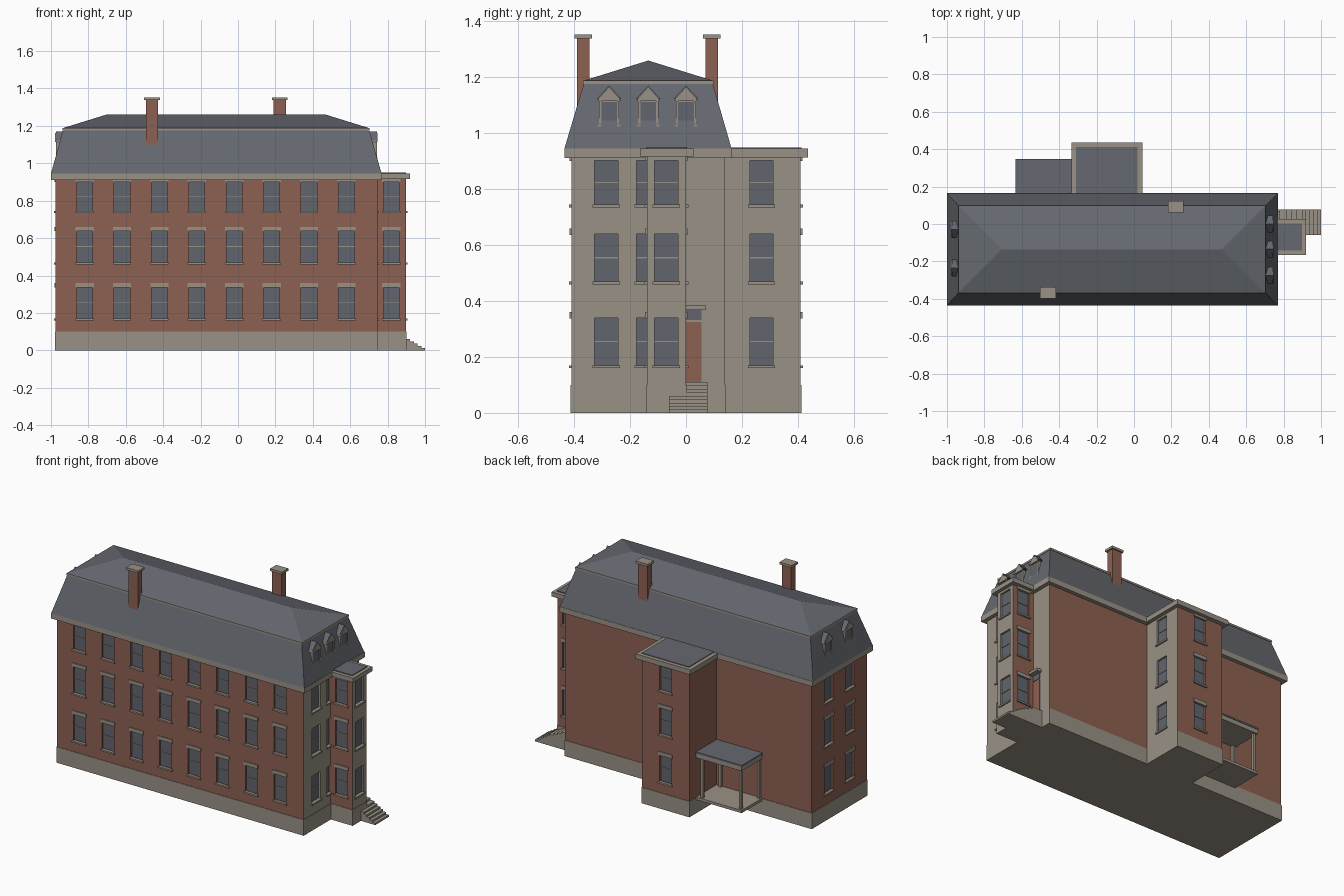
import bpy, bmesh
from mathutils import Vector

cube = bpy.data.objects.get("Cube")
if cube:
    bpy.data.objects.remove(cube, do_unlink=True)


def material(name, rgb):
    m = bpy.data.materials.new(name)
    m.use_nodes = True
    m.diffuse_color = (*rgb, 1)
    m.node_tree.nodes["Principled BSDF"].inputs["Base Color"].default_value = (*rgb, 1)
    return m


BRICK, STONE, SLATE, GLASS = range(4)
MATS = [material("brick red", (0.27, 0.118, 0.083)),
        material("warm stone", (0.32, 0.285, 0.235)),
        material("roof slate", (0.13, 0.14, 0.16)),
        material("window glass", (0.12, 0.13, 0.155))]
UP = Vector((0, 0, 1))


def finish(name, bm):
    me = bpy.data.meshes.new(name)
    bm.to_mesh(me)
    bm.free()
    for m in MATS:
        me.materials.append(m)
    ob = bpy.data.objects.new(name, me)
    bpy.context.collection.objects.link(ob)
    return ob


def hull(bm, points, mat):
    """Add the convex solid around the points."""
    part = bmesh.new()
    verts = [part.verts.new(p) for p in points]
    bmesh.ops.convex_hull(part, input=verts)
    bmesh.ops.dissolve_limit(part, angle_limit=0.01, verts=part.verts[:], edges=part.edges[:])
    bmesh.ops.recalc_face_normals(part, faces=part.faces[:])
    for f in part.faces:
        f.material_index = mat
    tmp = bpy.data.meshes.new("part")
    part.to_mesh(tmp)
    part.free()
    bm.from_mesh(tmp)
    bpy.data.meshes.remove(tmp)


def box(bm, a, b, mat):
    hull(bm, [(x, y, z) for x in (a[0], b[0]) for y in (a[1], b[1]) for z in (a[2], b[2])], mat)


def rect(x0, x1, y0, y1, z):
    return [(x0, y0, z), (x1, y0, z), (x1, y1, z), (x0, y1, z)]


def solid(name, mat, *boxes):
    bm = bmesh.new()
    for a, b in boxes:
        box(bm, a, b, mat)
    return finish(name, bm)


def quad(bm, pts, facing, mat):
    f = bm.faces.new([bm.verts.new(p) for p in pts])
    f.normal_update()
    if f.normal.dot(facing) < 0:
        f.normal_flip()
    f.material_index = mat


# Walls with recessed windows
FLOORS = [(0.17, 0.34), (0.47, 0.64), (0.745, 0.903)]
BOTTOM, TOP, HALF, DEPTH = 0.09, 0.92, 0.042, 0.012


def wall(bm, trim, start, end, centres, mat):
    """One wall running anticlockwise from start to end, with window columns."""
    start, end = Vector((*start, 0)), Vector((*end, 0))
    along = (end - start).normalized()
    out = along.cross(UP)
    length = (end - start).length

    def at(u, v, d=0):
        return start + along * u + UP * v + out * d

    def flat(u0, u1, v0, v1, d=0, m=mat):
        quad(bm, [at(u0, v0, d), at(u1, v0, d), at(u1, v1, d), at(u0, v1, d)], out, m)

    u = 0
    for c in sorted((Vector((*p, 0)) - start).dot(along) for p in centres):
        a, b = c - HALF, c + HALF
        flat(u, a, BOTTOM, TOP)
        u, v = b, BOTTOM
        for lo, hi in FLOORS:
            flat(a, b, v, lo)
            v = hi
            flat(a, b, lo, hi, -DEPTH, GLASS)
            for e, f in ((a, along), (b, -along)):
                quad(bm, [at(e, lo), at(e, hi), at(e, hi, -DEPTH), at(e, lo, -DEPTH)], f, mat)
            for e, f in ((lo, UP), (hi, -UP)):
                quad(bm, [at(a, e), at(b, e), at(b, e, -DEPTH), at(a, e, -DEPTH)], f, mat)
            mid = (lo + hi) / 2
            box(trim, at(a, mid - 0.002, -DEPTH), at(b, mid + 0.002, -0.008), STONE)
            box(trim, at(a - 0.007, lo - 0.01, -0.005), at(b + 0.007, lo, 0.009), STONE)
            if mat == BRICK:
                box(trim, at(a - 0.007, hi - 0.003, -0.005), at(b + 0.007, hi + 0.02, 0.006), STONE)
        flat(a, b, v, TOP)
    flat(u, length, BOTTOM, TOP)


def block(name, x0, x1, y0, y1, front=(), right=(), back=(), left=()):
    """Four walls on a stone plinth; the street end, facing +x, is stone."""
    bm, trim = bmesh.new(), bmesh.new()
    wall(bm, trim, (x0, y0), (x1, y0), [(c, y0) for c in front], BRICK)
    wall(bm, trim, (x1, y0), (x1, y1), [(x1, c) for c in right], STONE)
    wall(bm, trim, (x1, y1), (x0, y1), [(c, y1) for c in back], BRICK)
    wall(bm, trim, (x0, y1), (x0, y0), [(x0, c) for c in left], BRICK)
    finish(name + "_walls", bm)
    finish(name + "_window_trim", trim)
    e = 0.003
    solid(name + "_plinth", STONE, ((x0 - e, y0 - e, 0), (x1 + e, y1 + e, 0.1)))


X0, X1, Y0, Y1, MID = -0.975, 0.745, -0.41, 0.14, -0.135
block("main", X0, X1, Y0, Y1, front=[-0.82 + 0.2 * i for i in range(8)],
      right=(-0.285, MID), left=(-0.24, -0.03))
block("bay", X1 - 0.02, 0.897, -0.14, 0.0, front=[0.82], right=[-0.07], back=[0.82])
block("rear_wing", -0.31, 0.02, Y1 - 0.02, 0.41, right=[0.27], back=[-0.145])

# Cornices and flat roofs
solid("main_cornice", STONE, ((-1.0, -0.435, 0.912), (0.77, 0.165, 0.945)))
solid("bay_cornice", STONE, ((0.72, -0.165, 0.917), (0.92, 0.027, 0.945)))
solid("rear_wing_cornice", STONE, ((-0.335, 0.12, 0.914), (0.045, 0.437, 0.945)))
solid("bay_roof", SLATE, ((0.72, -0.143, 0.94), (0.898, 0.003, 0.95)))
solid("rear_wing_roof", SLATE, ((-0.31, 0.12, 0.94), (0.02, 0.413, 0.949)))

# Mansard, its curb and the hipped cap
bm = bmesh.new()
hull(bm, rect(-1.0, 0.768, -0.435, 0.163, 0.945) + rect(-0.935, 0.7, -0.365, 0.095, 1.18), SLATE)
finish("mansard_roof", bm)
solid("roof_curb", STONE, ((-0.939, -0.369, 1.176), (0.704, 0.099, 1.188)))
bm = bmesh.new()
hull(bm, rect(-0.937, 0.702, -0.367, 0.097, 1.188)
     + [(-0.705, MID, 1.26), (0.47, MID, 1.26)], SLATE)
finish("hip_roof", bm)


# Dormers
def dormer(name, s, face, y):
    bm = bmesh.new()
    back = face - s * 0.06

    def gable(xa, xb, w, z0, z1, mat):
        hull(bm, [p for x in (xa, xb) for p in ((x, y - w, z0), (x, y + w, z0), (x, y, z1))], mat)

    box(bm, (back, y - 0.036, 1.02), (face - s * 0.006, y + 0.036, 1.12), STONE)
    box(bm, (back, y - 0.029, 1.022), (face - s * 0.003, y + 0.029, 1.112), GLASS)
    for e in (-1, 1):
        box(bm, (back, y + e * 0.028, 1.02), (face, y + e * 0.036, 1.12), STONE)
        box(bm, (back, y + e * 0.028, 1.02), (face + s * 0.003, y + e * 0.04, 1.032), STONE)
    gable(back, face + s * 0.004, 0.043, 1.115, 1.163, STONE)
    gable(back, face, 0.045, 1.122, 1.17, SLATE)
    finish(name, bm)


for i, y in enumerate((-0.275, MID, 0.0)):
    dormer(f"street_dormer_{i + 1}", 1, 0.742, y)
for i, y in enumerate((-0.235, -0.03)):
    dormer(f"end_dormer_{i + 1}", -1, -0.974, y)

# Chimneys
for name, x, y in (("front", -0.46, -0.367), ("rear", 0.223, 0.092)):
    solid(name + "_chimney", BRICK, ((x - 0.033, y - 0.022, 1.06), (x + 0.033, y + 0.022, 1.34)))
    solid(name + "_chimney_cap", STONE, ((x - 0.042, y - 0.031, 1.338), (x + 0.042, y + 0.031, 1.353)))

# Entrance beside the bay
solid("door", BRICK, ((X1 - 0.01, 0.0, 0.11), (X1 + 0.004, 0.055, 0.325)))
solid("door_transom", GLASS, ((X1 - 0.01, 0.0, 0.332), (X1 + 0.004, 0.055, 0.37)))
solid("door_hood", STONE, ((X1 - 0.01, -0.005, 0.368), (X1 + 0.035, 0.07, 0.385)))

# Stairs: wide lower flight, narrow upper flight
steps = [((0.89, -0.06, 0), (1.0 - 0.02 * i, 0.077, 0.012 * (i + 1))) for i in range(5)]
steps += [((X1, 0.0, 0), (0.9 - 0.028 * i, 0.077, 0.0725 + 0.0125 * i)) for i in range(4)]
solid("entrance_stairs", STONE, *steps)

# Rear porch
PX0, PX1, PY = -0.63, -0.313, 0.345
solid("porch_floor", STONE, ((PX0, Y1, 0.085), (PX1, PY, 0.102)))
solid("porch_posts", STONE, *[((x, y, 0.1), (x + 0.016, y + 0.016, 0.37))
      for x in (PX0 + 0.01, PX1 - 0.04) for y in (Y1, PY - 0.026)])
solid("porch_beam", STONE, ((PX0, Y1, 0.35), (PX1, PY, 0.378)))
solid("porch_roof", SLATE, ((PX0 - 0.003, Y1, 0.378), (PX1, PY + 0.003, 0.388)))
